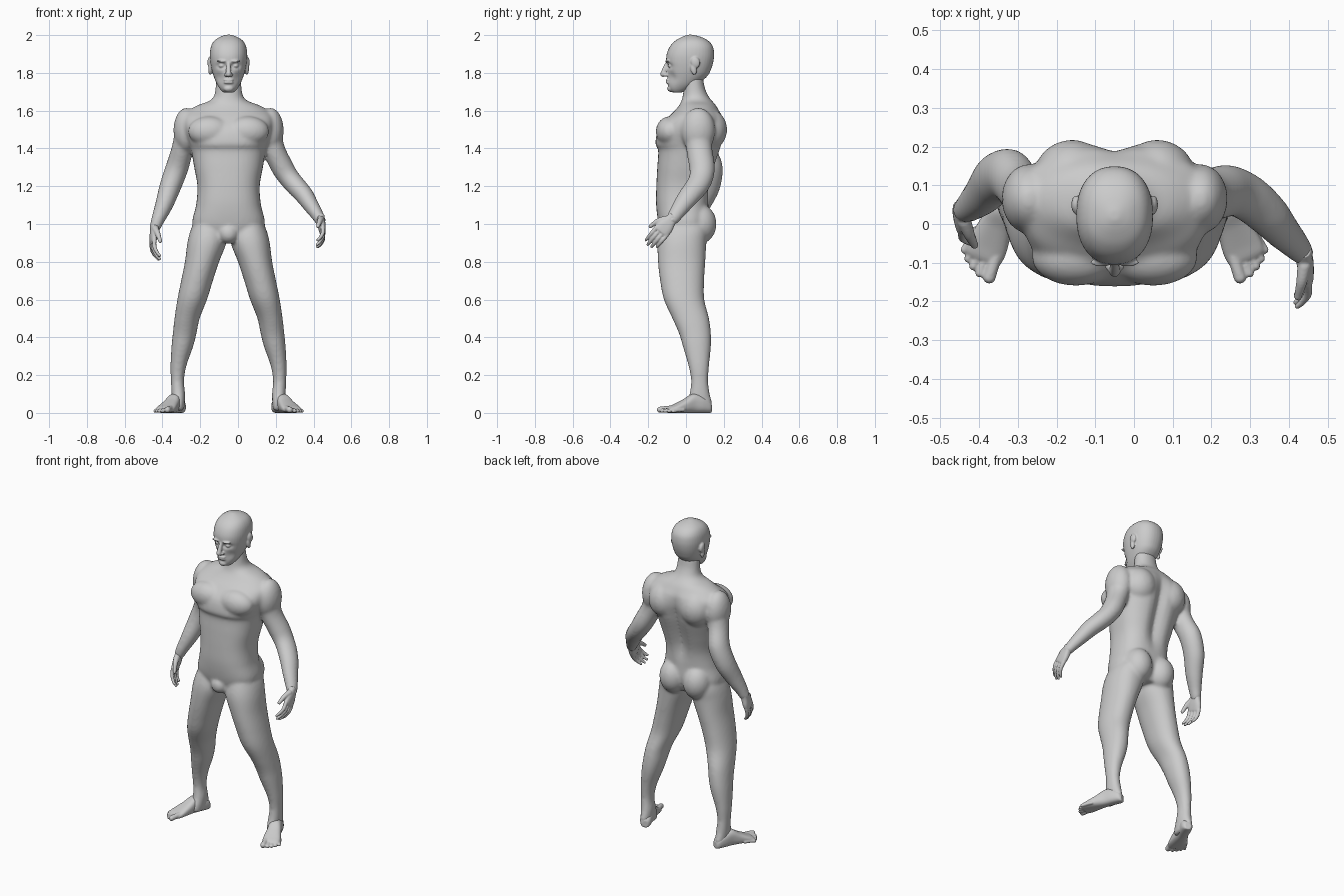
import bpy, bmesh, math
from mathutils import Vector as V, Matrix

CX = -0.05   # body's centre line sits left of the bounding-box centre
N = 40


def spline(a, b, c, d, t):
    return 0.5 * (2 * b + (c - a) * t + (2 * a - 5 * b + 4 * c - d) * t * t + (3 * b - a - 3 * c + d) * t ** 3)


def loft(bm, rings, warp=None, steps=6):
    """Skin a smooth closed surface through rings of points."""
    fine = []
    for i in range(len(rings) - 1):
        q = [rings[max(0, min(len(rings) - 1, i + k))] for k in (-1, 0, 1, 2)]
        for j in range(steps):
            fine.append([spline(*p, j / steps) for p in zip(*q)])
    fine.append(rings[-1])
    rows = [[bm.verts.new(warp(p) if warp else p) for p in r] for r in fine]
    for r, s in zip(rows, rows[1:]):
        for k in range(N):
            m = (k + 1) % N
            bm.faces.new((r[k], r[m], s[m], s[k]))
    bm.faces.new(rows[0][::-1])
    bm.faces.new(rows[-1])


def oval(c, u, v, n=2.0):
    pts = []
    for k in range(N):
        a = 2 * math.pi * k / N
        ca, sa = math.cos(a), math.sin(a)
        pts.append(V(c) + u * math.copysign(abs(ca) ** (2 / n), ca) + v * math.copysign(abs(sa) ** (2 / n), sa))
    return pts


def level(z, x0, x1, y0, y1, n=2.2):
    return oval(((x0 + x1) / 2, (y0 + y1) / 2, z), V(((x1 - x0) / 2, 0, 0)), V((0, (y1 - y0) / 2, 0)), n)


def ball(bm, c, r, rot=0):
    m = Matrix.Translation(c) @ Matrix.Rotation(rot, 4, 'X') @ Matrix.Diagonal((*r, 1))
    bmesh.ops.create_uvsphere(bm, u_segments=24, v_segments=16, radius=1, matrix=m)


def tube(bm, pts, across=(0, 1, 0), wide=1.0):
    """Round-ended limb through (x, y, z, radius) points."""
    rings = []
    for i, p in enumerate(pts):
        t = (V(pts[min(i + 1, len(pts) - 1)][:3]) - V(pts[max(i - 1, 0)][:3])).normalized()
        v = t.cross(V(across)).normalized()
        rings.append(oval(p[:3], v.cross(t) * p[3] * wide, v * p[3]))
    loft(bm, rings)
    for p in (pts[0], pts[-1]):
        ball(bm, p[:3], (p[3],) * 3)


def fuse(name, bm, voxel, smooth):
    """Blend overlapping pieces into one continuous skin."""
    bmesh.ops.recalc_face_normals(bm, faces=bm.faces)
    me = bpy.data.meshes.new(name)
    bm.to_mesh(me)
    bm.free()
    ob = bpy.data.objects.new(name, me)
    bpy.context.collection.objects.link(ob)
    ob.location.x = CX
    r = ob.modifiers.new("skin", 'REMESH')
    r.mode, r.voxel_size, r.use_smooth_shade = 'VOXEL', voxel, True
    s = ob.modifiers.new("soften", 'SMOOTH')
    s.factor, s.iterations = 0.5, smooth


# torso and neck: z, half width, front y, back y
body = bmesh.new()
torso = [(.92, .15, -.12, .09), (1.0, .192, -.145, .12), (1.1, .172, -.158, .12), (1.2, .165, -.157, .128),
         (1.3, .182, -.152, .155), (1.39, .198, -.147, .185), (1.425, .208, -.162, .195), (1.5, .235, -.147, .21),
         (1.56, .24, -.1, .2), (1.6, .212, -.06, .178), (1.63, .16, -.035, .158), (1.65, .105, -.025, .14),
         (1.675, .078, -.018, .12), (1.72, .069, -.012, .1), (1.78, .065, -.01, .09)]


def spine(p):
    if p.y > 0.04:
        p.y -= .035 * math.exp(-(p.x / .04) ** 2) * math.exp(-((p.z - 1.36) / .2) ** 4)
    return p


loft(body, [level(z, -w, w, a, b, 2.5 if z < 1.6 else 2.1) for z, w, a, b in torso], spine)
ball(body, (0, -.105, .95), (.055, .055, .055))

# legs: z, inner x, outer x, front y, back y
leg = [(1.03, .04, .17, -.11, .1), (.97, .015, .2, -.135, .115), (.9, .012, .218, -.15, .108),
       (.8, .05, .231, -.148, .102), (.7, .083, .251, -.137, .096), (.6, .114, .271, -.117, .097),
       (.5, .153, .286, -.072, .122), (.42, .17, .295, -.037, .132), (.35, .188, .302, -.016, .132),
       (.25, .223, .307, .013, .122), (.17, .236, .305, .027, .117), (.1, .23, .302, .018, .126),
       (.05, .232, .297, .0, .138), (.012, .236, .292, .0, .132)]
for s in (1, -1):
    loft(body, [level(z, s * a, s * b, f, k, 2.15) for z, a, b, f, k in leg])
    ball(body, (s * .083, .072, 1.0), (.084, .09, .105))              # buttock
    ball(body, (s * .222, .065, 1.495), (.07, .09, .12))              # shoulder
    ball(body, (s * .1, -.085, 1.49), (.115, .075, .08))              # chest muscle
    ball(body, (s * .11, .12, 1.5), (.1, .098, .11))                  # shoulder blade

# arms: one reaching forward, one hanging
tube(body, [(.215, .065, 1.5, .068), (.237, .07, 1.4, .06), (.285, .085, 1.3, .059), (.32, .08, 1.245, .055),
            (.358, .058, 1.2, .053), (.402, .018, 1.15, .049), (.435, -.02, 1.1, .042), (.468, -.055, 1.05, .034),
            (.485, -.075, 1.02, .029)], wide=1.15)
tube(body, [(-.215, .065, 1.5, .068), (-.243, .09, 1.4, .058), (-.272, .125, 1.3, .06), (-.308, .115, 1.2, .057),
            (-.342, .075, 1.1, .047), (-.375, .045, 1.02, .035), (-.39, .035, .98, .029)], wide=1.15)
fuse("body", body, .009, 8)

# head: z, half width, front y, back y
head = bmesh.new()
skull = [(1.697, .03, -.075, -.02), (1.715, .046, -.09, .02), (1.745, .064, -.096, .07), (1.785, .08, -.098, .115),
         (1.82, .09, -.1, .133), (1.86, .097, -.105, .145), (1.9, .099, -.102, .149), (1.94, .093, -.085, .142),
         (1.97, .076, -.057, .118), (1.99, .046, -.022, .08), (2.002, .012, .01, .035)]


def eye_sockets(p):
    if p.y < 0:
        for s in (1, -1):
            p.y += .02 * math.exp(-((p.x - s * .037) / .022) ** 2 - ((p.z - 1.837) / .013) ** 2)
            p.y += .012 * math.exp(-((p.x - s * .05) / .02) ** 2 - ((p.z - 1.775) / .03) ** 2)
    return p


loft(head, [level(*(z, -w, w, a, b), 2.25) for z, w, a, b in skull], eye_sockets)
tube(head, [(0, -.1, 1.85, .01), (0, -.112, 1.82, .013), (0, -.122, 1.793, .015)], (1, 0, 0))
for z, r in ((1.762, .008), (1.749, .008)):                          # lips
    ball(head, (0, -.096, z), (.027, .012, r * .8))
ball(head, (0, -.08, 1.717), (.027, .02, .018))                       # chin
for s in (1, -1):
    ball(head, (s * .014, -.108, 1.789), (.011, .014, .009))          # nostril
    ball(head, (s * .037, -.083, 1.837), (.015, .013, .009))          # eye
    ball(head, (s * .034, -.099, 1.862), (.03, .011, .007))           # brow
    ball(head, (s * .1, .05, 1.855), (.012, .024, .03), .2)           # ear
    ball(head, (s * .097, .04, 1.82), (.011, .016, .032), .2)         # ear lobe
fuse("head", head, .0045, 4)


# hands: flattened palm, four curled fingers and a thumb
def hand(name, wrist, d, across, curl):
    bm = bmesh.new()
    w, d, a, c = V(wrist), V(d).normalized(), V(across).normalized(), V(curl)
    n = d.cross(a).normalized()
    palm = [(-.02, .028, .024), (.01, .032, .022), (.05, .043, .02), (.085, .043, .015), (.093, .038, .01)]
    loft(bm, [oval(w + d * t, a * u, n * v, 2.5) for t, u, v in palm])
    for o, size in ((.034, .93), (.0115, 1.05), (-.0115, 1), (-.034, .82)):
        k = w + d * .08 + a * o
        path = [(k, .0115), (k + (d * .045 + c * .006) * size, .0108), (k + (d * .08 + c * .025) * size, .009),
                (k + (d * .1 + c * .043) * size, .0075)]
        tube(bm, [(*p, r) for p, r in path], a)
    path = [(w + d * .02 + a * .025, .018), (w + d * .055 + a * .05 + c * .012, .014),
            (w + d * .1 + a * .062 + c * .028, .01)]
    tube(bm, [(*p, r) for p, r in path], n)
    fuse(name, bm, .0038, 3)


hand("left_hand", (.487, -.077, 1.025), (.14, -.62, -.75), (0, -.75, .62), (-1, 0, 0))
hand("right_hand", (-.39, .035, .985), (-.12, -.32, -.95), (.2, -.95, .3), (1, 0, 0))

# feet turned outward, with separate toes
for s, name in ((1, "left_foot"), (-1, "right_foot")):
    bm = bmesh.new()
    d, side, heel = V((s * .39, -.92, 0)), V((s * .92, .39, 0)), V((s * .262, .1, 0))
    arch = [(-.035, .018, .045), (-.02, .031, .065), (.02, .037, .09), (.07, .038, .1), (.12, .045, .072),
            (.17, .052, .047), (.2, .05, .034), (.212, .042, .026)]
    loft(bm, [oval(heel + d * t + V((0, 0, h / 2)), side * w, V((0, 0, h / 2)), 2.6) for t, w, h in arch])
    for o, t, r in ((-.036, .243, .0165), (-.009, .243, .0115), (.013, .233, .011), (.033, .22, .0105), (.051, .203, .01)):
        a, b = heel + d * (t - .06) + side * o * .85, heel + d * t + side * o
        tube(bm, [(a.x, a.y, r + .006, r), ((a.x + b.x) / 2, (a.y + b.y) / 2, r + .004, r * .95), (b.x, b.y, r, r)], side)
    fuse(name, bm, .0042, 3)
